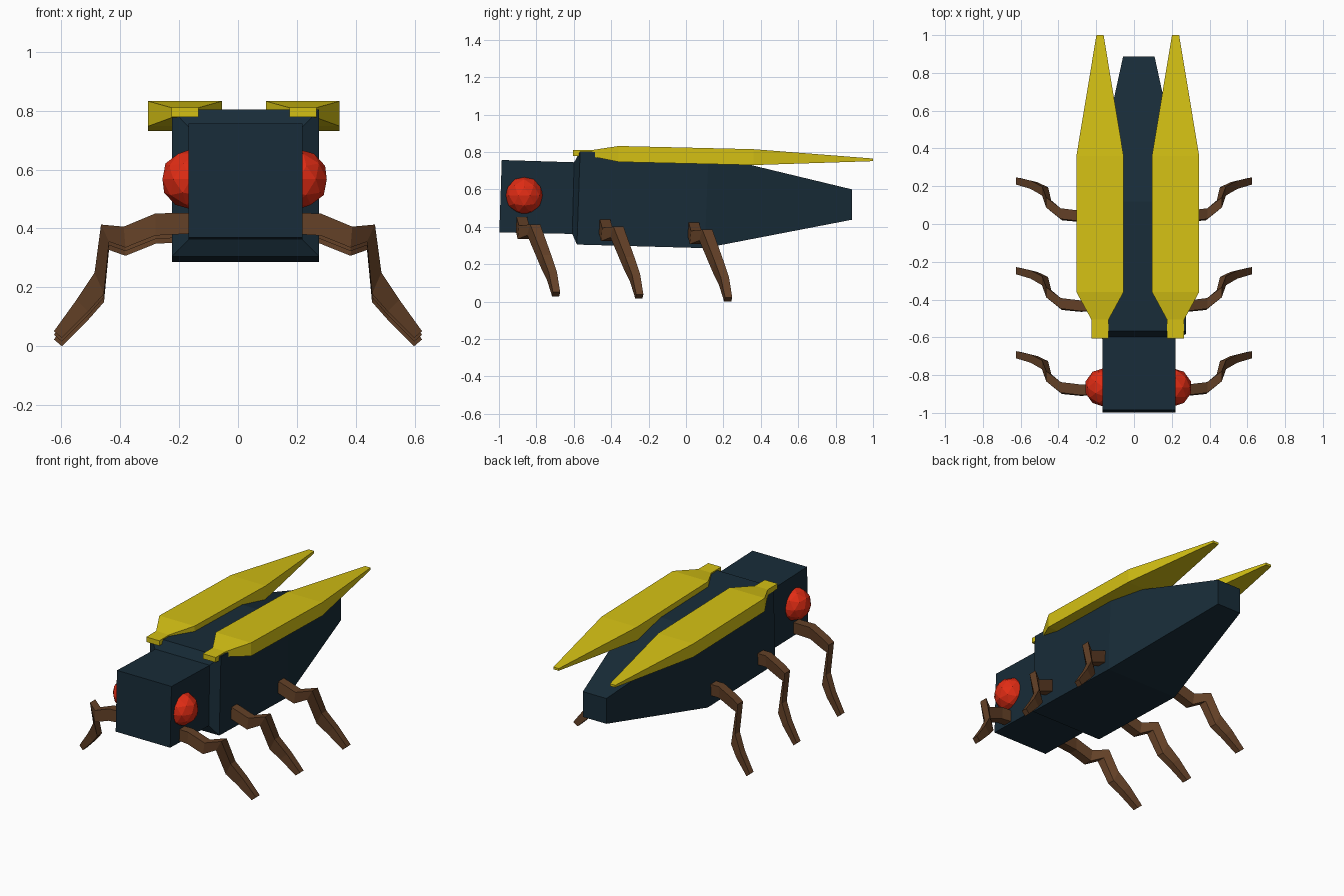
import bpy, bmesh
from mathutils import Vector

if "Cube" in bpy.data.objects:
    bpy.data.objects.remove(bpy.data.objects["Cube"])


def material(name, rgb):
    m = bpy.data.materials.new(name)
    m.diffuse_color = (*rgb, 1)
    m.use_nodes = True
    m.node_tree.nodes["Principled BSDF"].inputs["Base Color"].default_value = m.diffuse_color
    return m


NAVY = material("navy", (0.009, 0.025, 0.04))
YELLOW = material("yellow", (0.66, 0.53, 0.007))
RED = material("red", (0.75, 0.025, 0.007))
BROWN = material("brown", (0.125, 0.052, 0.02))


def finish(bm, name, mat):
    bmesh.ops.recalc_face_normals(bm, faces=bm.faces)
    me = bpy.data.meshes.new(name)
    bm.to_mesh(me)
    bm.free()
    me.materials.append(mat)
    ob = bpy.data.objects.new(name, me)
    bpy.context.collection.objects.link(ob)
    return ob


def loft(name, rings, mat):
    """Join four-point rings into a closed faceted tube."""
    bm = bmesh.new()
    vs = [[bm.verts.new(p) for p in r] for r in rings]
    for a, b in zip(vs, vs[1:]):
        for i in range(4):
            j = (i + 1) % 4
            bm.faces.new((a[i], a[j], b[j], b[i]))
    bm.faces.new(vs[0])
    bm.faces.new(vs[-1])
    return finish(bm, name, mat)


def box_ring(cx, hw, yb, zb, yt, zt):
    return [(cx - hw, yb, zb), (cx + hw, yb, zb),
            (cx + hw, yt, zt), (cx - hw, yt, zt)]


AXIS = 0.0225  # the body sits slightly off the leg centre line

# Head, thorax and tapered abdomen as one lofted form
loft("body", [box_ring(AXIS + 0.003, hw, *r) for hw, *r in [
    (0.193, -0.998, 0.37, -0.985, 0.757),
    (0.193, -0.608, 0.362, -0.598, 0.745),
    (0.25, -0.583, 0.305, -0.566, 0.803),
    (0.25, 0.10, 0.286, 0.12, 0.785),
    (0.083, 0.888, 0.438, 0.888, 0.60),
]], NAVY)

for side, s in (("left", -1), ("right", 1)):
    # Folded wing case
    loft(side + "_wing", [box_ring(0.02 + s * off, hw, y, zb, y, zt)
                          for off, hw, y, zb, zt in [
        (0.200, 0.046, -0.605, 0.778, 0.81),
        (0.200, 0.046, -0.505, 0.776, 0.81),
        (0.200, 0.125, -0.36, 0.747, 0.832),
        (0.200, 0.125, 0.36, 0.73, 0.815),
        (0.200, 0.019, 1.0, 0.751, 0.765),
    ]], YELLOW)

    # Faceted eye half sunk in the head
    bm = bmesh.new()
    bmesh.ops.create_icosphere(bm, subdivisions=2, radius=0.102)
    bmesh.ops.translate(bm, verts=bm.verts, vec=Vector((AXIS + s * 0.182, -0.865, 0.567)))
    finish(bm, side + "_eye", RED)

    # Legs: outer x, z / inner x, z / outer y, inner y / half depth
    path = [
        (0.15, 0.435, 0.15, 0.365, -0.875, -0.875, 0.028),
        (0.28, 0.433, 0.28, 0.358, -0.878, -0.882, 0.028),
        (0.388, 0.388, 0.382, 0.317, -0.865, -0.872, 0.028),
        (0.465, 0.395, 0.438, 0.337, -0.806, -0.822, 0.027),
        (0.487, 0.232, 0.455, 0.160, -0.745, -0.75, 0.024),
        (0.548, 0.140, 0.508, 0.100, -0.712, -0.722, 0.022),
        (0.625, 0.033, 0.598, 0.010, -0.692, -0.697, 0.019),
    ]
    for part, dy, dz in (("front", 0, 0.018), ("middle", 0.445, 0.006), ("rear", 0.92, -0.01)):
        rings = [[(s * xo, yo - h + dy, zo + dz), (s * xo, yo + h + dy, zo + dz),
                  (s * xi, yi + h + dy, zi + dz), (s * xi, yi - h + dy, zi + dz)]
                 for xo, zo, xi, zi, yo, yi, h in path]
        loft(f"{side}_{part}_leg", rings, BROWN)
